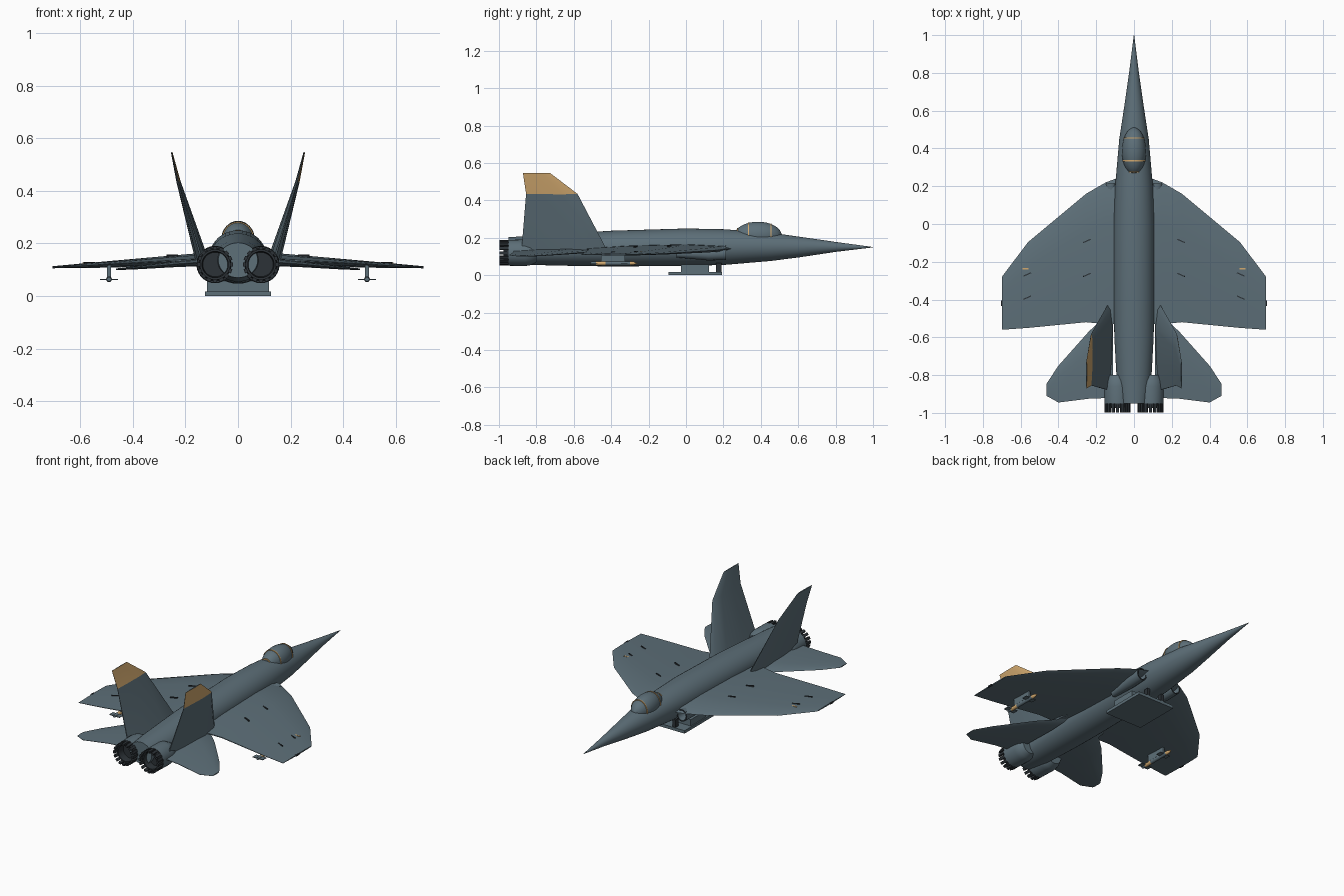
import bpy, bmesh
from math import sin, cos, pi, radians
from mathutils import Vector, Matrix

cube = bpy.data.objects.get("Cube")
if cube:
    bpy.data.objects.remove(cube, do_unlink=True)


def material(name, rgb):
    m = bpy.data.materials.new(name)
    m.use_nodes = True
    m.diffuse_color = (*rgb, 1)
    m.node_tree.nodes["Principled BSDF"].inputs["Base Color"].default_value = (*rgb, 1)
    return m


GREY = material("blue grey", (0.11, 0.16, 0.19))
DARK = material("dark metal", (0.025, 0.032, 0.038))
TAN = material("tan", (0.65, 0.40, 0.16))


def finish(name, bm, mats, rule=None, smooth=35):
    bmesh.ops.recalc_face_normals(bm, faces=bm.faces)
    bm.normal_update()
    for f in bm.faces:
        if rule:
            f.material_index = rule(f.normal, f.calc_center_median())
    mesh = bpy.data.meshes.new(name)
    bm.to_mesh(mesh)
    bm.free()
    ob = bpy.data.objects.new(name, mesh)
    bpy.context.collection.objects.link(ob)
    for m in mats:
        mesh.materials.append(m)
    if smooth:
        bpy.ops.object.select_all(action="DESELECT")
        ob.select_set(True)
        bpy.context.view_layer.objects.active = ob
        bpy.ops.object.shade_smooth_by_angle(angle=radians(smooth))
    return ob


def loft(name, rings, mats, rule=None, caps=True, smooth=35):
    bm = bmesh.new()
    rows = [[bm.verts.new(p) for p in r] for r in rings]
    n = len(rows[0])
    for a, b in zip(rows, rows[1:]):
        for i in range(n):
            j = (i + 1) % n
            bm.faces.new((a[i], a[j], b[j], b[i]))
    if caps:
        bm.faces.new(rows[0])
        bm.faces.new(rows[-1])
    return finish(name, bm, mats, rule, smooth)


def ring(x, y, z, rx, rz, n=32):
    return [(x + rx * cos(2 * pi * i / n), y, z + rz * sin(2 * pi * i / n)) for i in range(n)]


def tube(name, x, z, profile, mats, rule=None, n=24, caps=True):
    return loft(name, [ring(x, y, z, r, r, n) for y, r in profile], mats, rule, caps)


def boxes(name, items, mat):
    """Join boxes given as (centre, size, rotation about z)."""
    bm = bmesh.new()
    for c, s, rot in items:
        bmesh.ops.create_cube(bm, size=1, matrix=Matrix.Translation(c)
                              @ Matrix.Rotation(rot, 4, "Z") @ Matrix.Diagonal((*s, 1)))
    return finish(name, bm, [mat], smooth=0)


# Thin aerofoil: fraction of chord from the leading edge, fraction of thickness
FOIL = [(0, 0), (0.06, 0.3), (0.3, 0.5), (0.7, 0.35), (1, 0.06)]
SECTION = FOIL + [(c, -t) for c, t in reversed(FOIL[1:])]


def surface(name, side, stations, normal, mats=(GREY,), rule=None):
    """Loft a wing-like part; stations are (x, z, leading y, trailing y, thickness)."""
    nx, nz = normal
    rings = [[(side * (x + nx * t * th), le + (te - le) * c, z + nz * t * th)
              for c, t in SECTION] for x, z, le, te, th in stations]
    return loft(name, rings, mats, rule, smooth=25)


# Fuselage: (y, half width, bottom, top)
body = [(1.0, 0.001, 0.149, 0.151), (0.8, 0.026, 0.125, 0.178), (0.6, 0.055, 0.095, 0.207),
        (0.45, 0.078, 0.076, 0.228), (0.2, 0.1, 0.055, 0.246), (0, 0.108, 0.05, 0.25),
        (-0.4, 0.108, 0.047, 0.238), (-0.6, 0.104, 0.05, 0.225), (-0.82, 0.092, 0.055, 0.212),
        (-0.95, 0.075, 0.07, 0.203)]
loft("fuselage", [ring(0, y, (b + t) / 2, w, (t - b) / 2, 40) for y, w, b, t in body], [GREY])

# Canopy bubble with thin frame hoops
def canopy_radius(y):
    u = (y - 0.385) / 0.125
    return max(0.02, 1 - u * u) ** 0.5

canopy_y = [0.385 - 0.125 * cos(pi * i / 16) for i in range(17)]
loft("canopy", [ring(0, y, 0.215, 0.064 * canopy_radius(y), 0.071 * canopy_radius(y))
                for y in canopy_y], [GREY])
for k, y in enumerate((0.275, 0.335, 0.455)):
    r = canopy_radius(y)
    loft(f"canopy_frame_{k + 1}", [ring(0, y + d, 0.215, 0.064 * r + g, 0.071 * r + g)
                                   for d, g in ((-0.003, 0), (-0.003, 0.003), (0.003, 0.003), (0.003, 0))],
         [TAN])

wing = [(0.07, 0.142, 0.25, -0.53, 0.05), (0.15, 0.14, 0.22, -0.53, 0.046),
        (0.254, 0.134, 0.16, -0.52, 0.04), (0.56, 0.117, -0.095, -0.55, 0.02),
        (0.70, 0.11, -0.28, -0.56, 0.008)]
tail = [(0.11, 0.13, -0.45, -0.92, 0.03), (0.24, 0.121, -0.57, -0.925, 0.022),
        (0.40, 0.107, -0.75, -0.945, 0.012), (0.463, 0.102, -0.845, -0.91, 0.006)]
fin = [(0.135, 0.13, -0.42, -0.88, 0.05), (0.226, 0.435, -0.58, -0.855, 0.016),
       (0.252, 0.547, -0.727, -0.872, 0.006)]

for side, label in ((1, "left"), (-1, "right")):
    # Lifting surfaces
    surface(f"{label}_wing", side, wing, (0, 1))
    surface(f"{label}_tailplane", side, tail, (0, 1))
    surface(f"{label}_fin", side, fin, (0.96, -0.28), (GREY, TAN),
            lambda n, c: int(n.x > 0.3 and c.z > 0.435))

    # Engine nacelle and hollow nozzle
    ex = 0.087 * side
    tube(f"{label}_nacelle", ex, 0.12,
         [(-0.80, 0.05), (-0.83, 0.066), (-0.86, 0.071), (-0.95, 0.069), (-0.95, 0.055), (-0.88, 0.045)],
         [GREY, DARK], lambda n, c: int(c.y < -0.90 and n.y < -0.5), n=28)
    tube(f"{label}_nozzle", ex, 0.12,
         [(-0.93, 0.065), (-0.975, 0.058), (-0.975, 0.05), (-0.90, 0.044)], [DARK], n=28)
    bm = bmesh.new()
    for i in range(16):
        bmesh.ops.create_cube(bm, size=1, matrix=Matrix.Translation((ex, -0.968, 0.12))
                              @ Matrix.Rotation(2 * pi * i / 16, 4, "Y")
                              @ Matrix.Translation((0, 0, 0.062))
                              @ Matrix.Diagonal((0.016, 0.06, 0.012, 1)))
    finish(f"{label}_nozzle_petals", bm, [DARK], smooth=0)

    # Air intake under the wing root
    loft(f"{label}_intake", [ring(side * x, y, z, rx, rz, 16) for x, y, z, rx, rz in
                             ((0.105, -0.05, 0.115, 0.02, 0.02), (0.12, 0.12, 0.115, 0.034, 0.036),
                              (0.122, 0.215, 0.12, 0.034, 0.038), (0.122, 0.215, 0.12, 0.027, 0.031),
                              (0.12, 0.15, 0.12, 0.022, 0.026))],
         [GREY, DARK], lambda n, c: int(c.y > 0.13 and abs(c.x) < 0.17 and n.y > 0.9))

    # Slanted fittings on top of the wing and tan tip lamp
    slope = -side * radians(24)
    boxes(f"{label}_wing_fittings",
          [(Vector((side * x, y, z)), (0.044, 0.006, 0.012), slope) for x, y, z in
           ((0.25, -0.09, 0.152), (0.25, -0.27, 0.15), (0.565, -0.267, 0.124), (0.565, -0.39, 0.122))], DARK)
    boxes(f"{label}_wing_marking", [(Vector((side * 0.57, -0.238, 0.123)), (0.04, 0.008, 0.008), 0)], TAN)
    boxes(f"{label}_tip_fitting", [(Vector((side * 0.7, -0.42, 0.11)), (0.008, 0.03, 0.01), 0)], DARK)

    # Missile on its pylon
    mx = 0.49 * side
    tube(f"{label}_missile", mx, 0.064,
         [(-0.51, 0.008), (-0.48, 0.011), (-0.43, 0.011), (-0.30, 0.011), (-0.28, 0.009), (-0.26, 0.001)],
         [GREY, TAN], lambda n, c: int(-0.48 < c.y < -0.43 or c.y > -0.30), n=14)
    boxes(f"{label}_missile_fins",
          [(Vector((mx, y, 0.064)), (0.07, 0.035, 0.004), 0) for y in (-0.49, -0.33)], GREY)
    boxes(f"{label}_pylon", [(Vector((mx, -0.39, 0.094)), (0.014, 0.13, 0.044), 0)], GREY)

# Belly tray with its mounting block and forward posts
boxes("belly_tray", [(Vector((0, 0.05, 0.009)), (0.25, 0.285, 0.018), 0)], GREY)
boxes("belly_block", [(Vector((0, 0.047, 0.037)), (0.235, 0.15, 0.04), 0)], GREY)
boxes("belly_posts", [(Vector((x, 0.175, 0.04)), (0.02, 0.028, 0.05), 0) for x in (-0.05, 0.05)], DARK)
